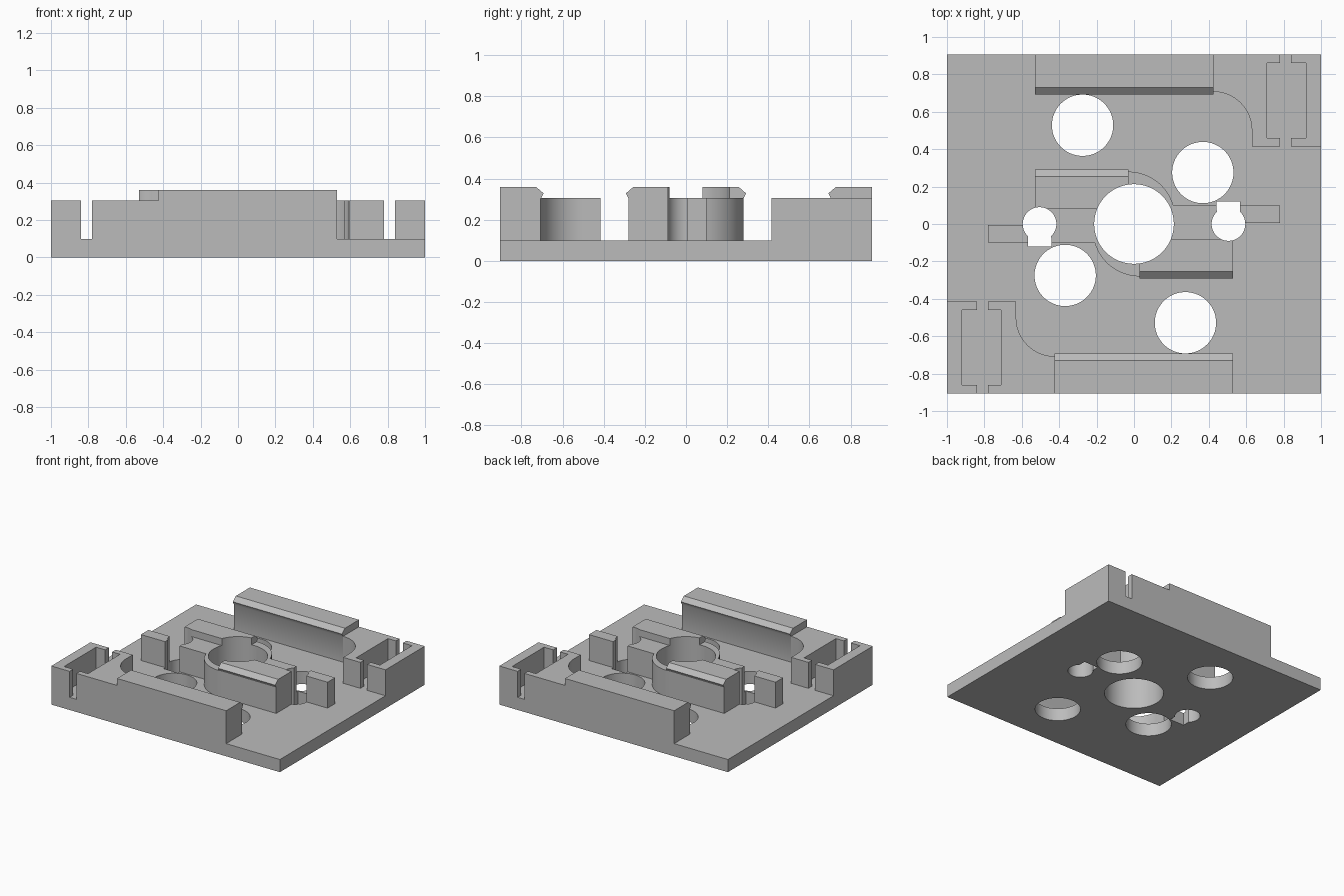
import bpy, bmesh
from math import cos, sin, pi, radians

cube = bpy.data.objects.get("Cube")
if cube:
    bpy.data.objects.remove(cube)

grey = bpy.data.materials.new("plain_grey")
grey.use_nodes = True
grey.diffuse_color = (0.5, 0.5, 0.5, 1)
grey.node_tree.nodes["Principled BSDF"].inputs["Base Color"].default_value = (0.5, 0.5, 0.5, 1)

BASE, WALL, RAIL = 0.10, 0.305, 0.36   # floor, wall and rail heights
HALF_Y = 0.905


def arc(cx, cy, r, start, end, steps=16):
    angles = [radians(start + (end - start) * i / steps) for i in range(steps + 1)]
    return [(cx + r * cos(a), cy + r * sin(a)) for a in angles]


def turn(points):
    """Half turn about the centre."""
    return [(-x, -y) for x, y in points]


def circle(cx, cy, r):
    return arc(cx, cy, r, 0, 360, 64)[:-1]


def prisms(name, outlines, low, high, place=lambda u, v, w: (u, v, w)):
    """Extrude closed outlines from low to high along the third direction."""
    bm = bmesh.new()
    for outline in outlines:
        bottom = [bm.verts.new(place(u, v, low)) for u, v in outline]
        top = [bm.verts.new(place(u, v, high)) for u, v in outline]
        bm.faces.new(bottom)
        bm.faces.new(top)
        for i in range(len(outline)):
            j = (i + 1) % len(outline)
            bm.faces.new((bottom[i], bottom[j], top[j], top[i]))
    bmesh.ops.recalc_face_normals(bm, faces=bm.faces)
    mesh = bpy.data.meshes.new(name)
    bm.to_mesh(mesh)
    bm.free()
    mesh.materials.append(grey)
    obj = bpy.data.objects.new(name, mesh)
    bpy.context.collection.objects.link(obj)
    return obj


def select(obj):
    bpy.ops.object.select_all(action='DESELECT')
    obj.select_set(True)
    bpy.context.view_layer.objects.active = obj


def cut(obj, cutter):
    mod = obj.modifiers.new("cut", 'BOOLEAN')
    mod.operation, mod.solver, mod.object = 'DIFFERENCE', 'EXACT', cutter
    select(obj)
    bpy.ops.object.modifier_apply(modifier=mod.name)


# Cutters: centre bore, two keyholes, four round holes
keyhole = arc(0.505, 0, 0.09, 134, 406, 40)
keyhole = [(0.567, 0.12), (0.442, 0.12)] + keyhole
bores = prisms("bore_cutter", [circle(0, 0, 0.213), keyhole, turn(keyhole)], -0.1, 0.5)
holes = [circle(-0.275, 0.528, 0.164), circle(0.368, 0.275, 0.164)]
holes += [turn(h) for h in holes]
round_holes = prisms("round_hole_cutter", holes, -0.1, BASE + 0.1)

# Base plate
base = prisms("base_plate", [[(-1, -HALF_Y), (1, -HALF_Y), (1, HALF_Y), (-1, HALF_Y)]], 0, BASE)
cut(base, bores)
cut(base, round_holes)

# Central hub with its side arms and blocks
half_hub = [(0.03, -0.28), (0.53, -0.28), (0.53, -0.08), (0.505, -0.08),
            (0.505, 0.005), (0.78, 0.005), (0.78, 0.1)]
half_hub += arc(-0.03, 0.03, 0.25, 16, 90)[:-1]
hub = prisms("central_hub", [half_hub + turn(half_hub)], BASE, WALL)
cut(hub, bores)
parts = [base, hub]

# Corner pockets: an outer bracket and an inner filleted bracket
outer = [(-1, -HALF_Y), (-0.84, -HALF_Y), (-0.84, -0.86), (-0.92, -0.86),
         (-0.92, -0.46), (-0.84, -0.46), (-0.84, -0.415), (-1, -0.415)]
inner = [(-0.78, -HALF_Y), (-0.425, -HALF_Y)] + arc(-0.425, -0.502, 0.205, 270, 180)
inner += [(-0.63, -0.415), (-0.78, -0.415), (-0.78, -0.46),
          (-0.71, -0.46), (-0.71, -0.86), (-0.78, -0.86)]

# Lipped rail sections as (y, z)
edge_rail = [(-HALF_Y, BASE), (-0.707, BASE), (-0.707, 0.3), (-0.692, 0.328),
             (-0.73, RAIL), (-HALF_Y, RAIL)]
hub_rail = [(-0.08, WALL), (-0.28, WALL), (-0.292, 0.328), (-0.255, RAIL), (-0.08, RAIL)]

for side, s in (("front", 1), ("back", -1)):
    def along_x(u, v, w):
        return (s * w, s * u, v)

    def around_z(u, v, w):
        return (s * u, s * v, w)

    parts.append(prisms(side + "_pocket_outer_bracket", [outer], BASE, WALL, around_z))
    parts.append(prisms(side + "_pocket_inner_bracket", [inner], BASE, WALL, around_z))
    parts.append(prisms(side + "_edge_rail", [edge_rail], -0.425, 0.53, along_x))
    rail = prisms(side + "_hub_rail", [hub_rail], 0.03, 0.53, along_x)
    cut(rail, bores)
    parts.append(rail)

for obj in parts:
    select(obj)
    bpy.ops.object.shade_smooth_by_angle(angle=pi / 6)

for cutter in (bores, round_holes):
    bpy.data.objects.remove(cutter)
